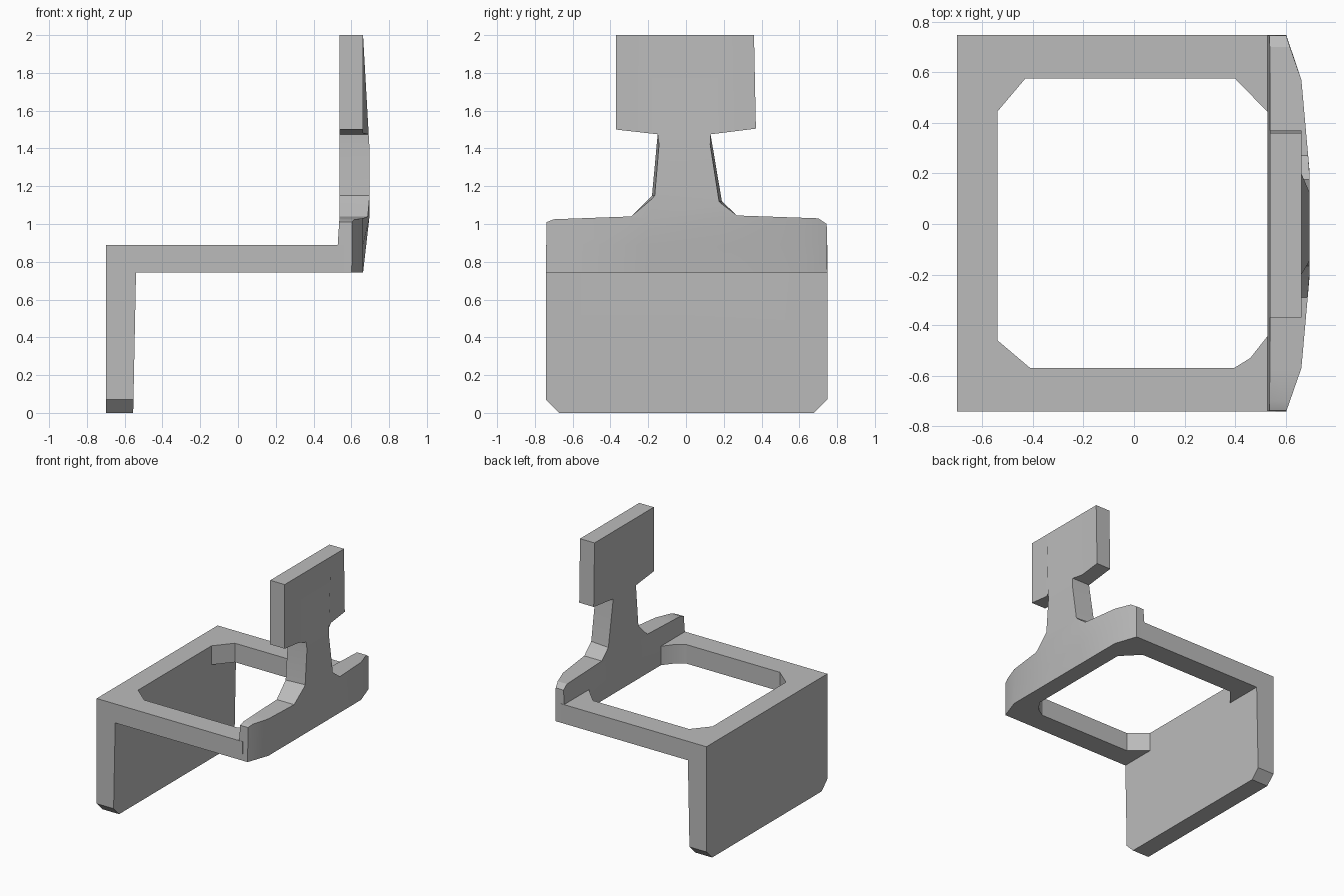
import bpy, bmesh
from mathutils import Vector

if "Cube" in bpy.data.objects:
    bpy.data.objects.remove(bpy.data.objects["Cube"], do_unlink=True)

grey = bpy.data.materials.new("plain grey")
grey.use_nodes = True
grey.diffuse_color = (0.5, 0.5, 0.5, 1)
grey.node_tree.nodes["Principled BSDF"].inputs["Base Color"].default_value = grey.diffuse_color


def prism(points, push):
    """Extrude a closed outline along the push vector."""
    bm = bmesh.new()
    face = bm.faces.new([bm.verts.new(p) for p in points])
    new = bmesh.ops.extrude_face_region(bm, geom=[face])["geom"]
    bmesh.ops.translate(bm, vec=push, verts=[g for g in new if isinstance(g, bmesh.types.BMVert)])
    bmesh.ops.recalc_face_normals(bm, faces=bm.faces)
    return bm


def make_object(name, bm):
    mesh = bpy.data.meshes.new(name)
    bmesh.ops.recalc_face_normals(bm, faces=bm.faces)
    bm.to_mesh(mesh)
    bm.free()
    mesh.materials.append(grey)
    obj = bpy.data.objects.new(name, mesh)
    bpy.context.collection.objects.link(obj)
    return obj


def combine(target, other, operation):
    """Apply a boolean and discard the second object."""
    mod = target.modifiers.new("combine", 'BOOLEAN')
    mod.operation, mod.solver, mod.object = operation, 'EXACT', other
    bpy.ops.object.select_all(action='DESELECT')
    bpy.context.view_layer.objects.active = target
    target.select_set(True)
    bpy.ops.object.modifier_apply(modifier=mod.name)
    bpy.data.objects.remove(other, do_unlink=True)


def lerp_table(table, t):
    """Piecewise linear lookup, clamped at both ends."""
    if t <= table[0][0]:
        return table[0][1]
    for (a, va), (b, vb) in zip(table, table[1:]):
        if t <= b:
            return va + (vb - va) * (t - a) / (b - a)
    return table[-1][1]


# Front leg and flat frame: an angle profile run across the width
profile = [(-.70, 0), (-.555, 0), (-.54, .742), (.56, .742), (.56, .89), (-.70, .89)]
bm = prism([(x, -.742, z) for x, z in profile], (0, 1.49, 0))
corners = [e for e in bm.edges
           if all(v.co.z < .01 for v in e.verts) and abs(e.verts[0].co.y - e.verts[1].co.y) < .01]
bmesh.ops.bevel(bm, geom=corners, offset=.07, segments=1, affect='EDGES')
bracket = make_object("mounting_bracket", bm)

# Opening in the frame with clipped corners
opening = [(-.54, .445), (-.43, .575), (.40, .575), (.57, .40),
           (.57, -.39), (.46, -.53), (.395, -.57), (-.41, -.57), (-.54, -.46)]
cutter = make_object("opening_cutter", prism([(x, y, .7) for x, y in opening], (0, 0, .4)))
cutter.hide_render = True
combine(bracket, cutter, 'DIFFERENCE')

# Back plate: wide base, narrow neck and square head
outline = [(-.742, .742), (.748, .742), (.745, 1.0), (.70, 1.03), (.27, 1.045), (.19, 1.12),
           (.13, 1.475), (.37, 1.505), (.36, 2), (-.37, 2), (-.37, 1.5),
           (-.15, 1.475), (-.18, 1.15), (-.29, 1.04), (-.70, 1.025), (-.738, 1.01)]
bm = prism([(0, y, z) for y, z in outline], (1, 0, 0))
cuts = [((0, y, 0), (0, 1, 0)) for y in (-.57, -.2, .2, .57)]
cuts += [((0, 0, z), (0, 0, 1)) for z in (.89, 1.03, 1.42)]
for co, no in cuts:
    bmesh.ops.bisect_plane(bm, geom=bm.verts[:] + bm.edges[:] + bm.faces[:],
                           plane_co=co, plane_no=no, dist=1e-4)

# Shape the bowed outer face and the slightly leaning inner face
bow = [(.742, .662), (1.03, .695), (1.42, .695), (2, .662)]
lean = [(.742, .528), (.89, .528), (1.03, .537)]
for v in bm.verts:
    side, z = abs(v.co.y), v.co.z
    if v.co.x < .5:
        v.co.x = lerp_table(lean, z)
    elif z > 1.3 and side > .18:
        v.co.x = .662
    else:
        v.co.x = lerp_table([(.2, lerp_table(bow, z)), (.57, .662), (.742, .602)], side)
        if 1.1 < z < 1.46:
            v.co.y *= .92
back = make_object("back_plate", bm)
combine(bracket, back, 'UNION')

bpy.ops.object.shade_smooth_by_angle(angle=.4)
